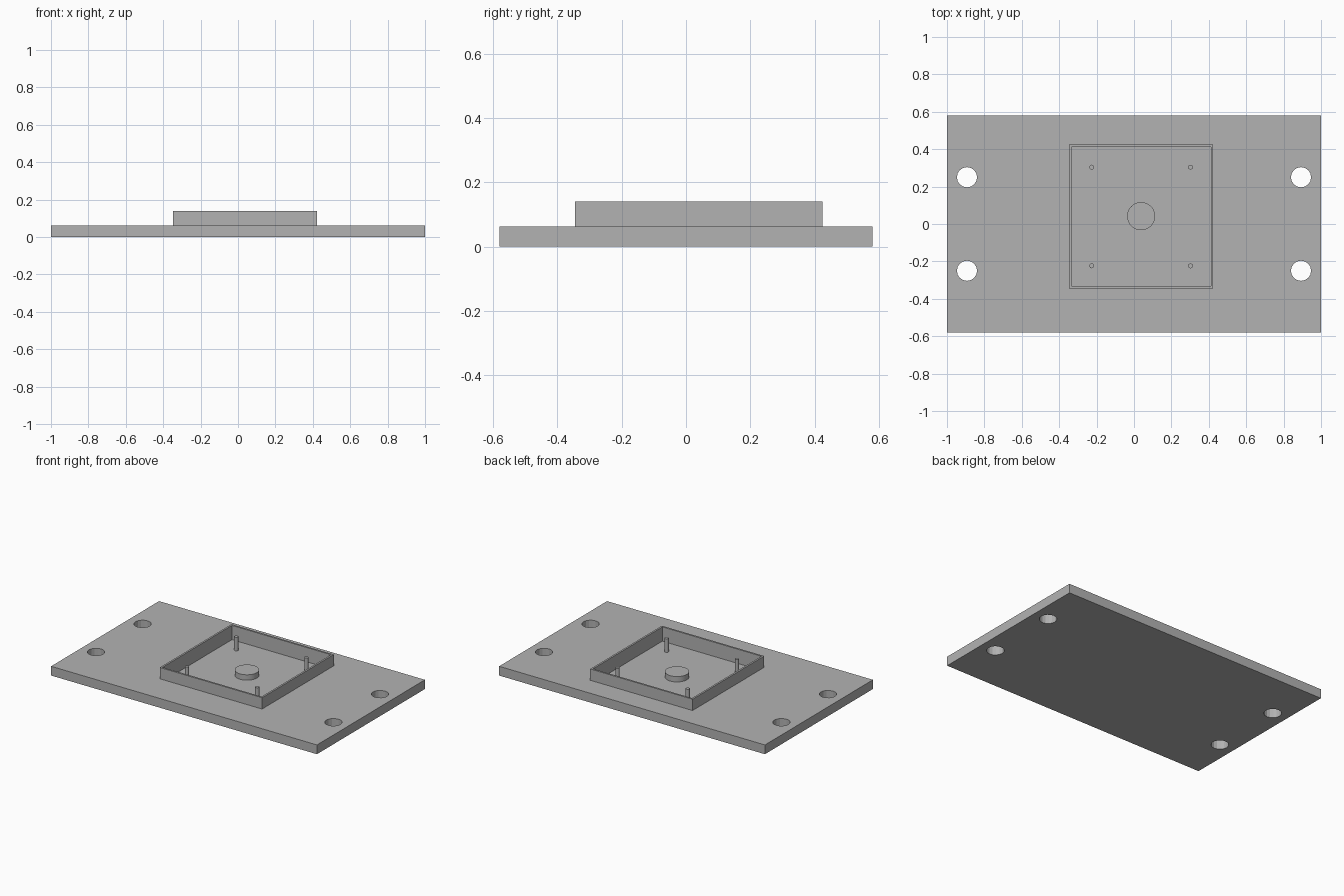
import bpy, bmesh
from mathutils import Matrix

cube = bpy.data.objects.get("Cube")
if cube:
    bpy.data.objects.remove(cube, do_unlink=True)

grey = bpy.data.materials.new("mid_grey")
grey.use_nodes = True
COLOUR = (0.45, 0.45, 0.45, 1)
grey.diffuse_color = COLOUR
grey.node_tree.nodes["Principled BSDF"].inputs["Base Color"].default_value = COLOUR

PLATE_TOP, FLOOR, WALL_TOP = 0.063, 0.043, 0.14
CX, CY = 0.038, 0.04          # centre of the housing
OUTER, WALL = 0.77, 0.0125    # housing width and wall thickness
INNER = OUTER - 2 * WALL


def finish(name, bm):
    mesh = bpy.data.meshes.new(name)
    bm.to_mesh(mesh)
    bm.free()
    mesh.materials.append(grey)
    obj = bpy.data.objects.new(name, mesh)
    bpy.context.collection.objects.link(obj)
    return obj


def box(name, x, y, width, depth, z0, z1):
    bm = bmesh.new()
    place = Matrix.Translation((x, y, (z0 + z1) / 2)) @ Matrix.Diagonal((width, depth, z1 - z0, 1))
    bmesh.ops.create_cube(bm, size=1, matrix=place)
    return finish(name, bm)


def cylinder(name, x, y, radius, z0, z1, sides):
    bm = bmesh.new()
    bmesh.ops.create_cone(bm, cap_ends=True, segments=sides, radius1=radius, radius2=radius,
                          depth=z1 - z0, matrix=Matrix.Translation((x, y, (z0 + z1) / 2)))
    return finish(name, bm)


def select_only(obj):
    bpy.ops.object.select_all(action="DESELECT")
    obj.select_set(True)
    bpy.context.view_layer.objects.active = obj


def cut(target, cutter):
    mod = target.modifiers.new("cut", "BOOLEAN")
    mod.operation, mod.solver, mod.object = "DIFFERENCE", "EXACT", cutter
    select_only(target)
    bpy.ops.object.modifier_apply(modifier=mod.name)
    bpy.data.objects.remove(cutter, do_unlink=True)


# Base plate with a shallow pocket and four mounting holes
plate = box("base_plate", 0, 0, 2, 1.16, 0, PLATE_TOP)
cut(plate, box("pocket_cutter", CX, CY, INNER, INNER, FLOOR, 0.2))
for sx in (-1, 1):
    for sy in (-1, 1):
        cut(plate, cylinder("hole_cutter", sx * 0.893, sy * 0.25, 0.054, -0.1, 0.2, 16))

# Thin square wall around the pocket
wall = box("housing_wall", CX, CY, OUTER, OUTER, PLATE_TOP, WALL_TOP)
cut(wall, box("wall_cutter", CX, CY, INNER, INNER, 0, 0.3))

# Locating pins and centre disc standing on the pocket floor
for sx, side in ((-1, "right"), (1, "left")):
    for sy, end in ((-1, "front"), (1, "back")):
        pin = cylinder(f"{end}_{side}_pin", CX + sx * 0.264, CY + sy * 0.264,
                       0.013, FLOOR - 0.01, 0.135, 16)
        select_only(pin)
        bpy.ops.object.shade_smooth_by_angle()

disc = cylinder("centre_disc", CX, CY + 0.002, 0.075, FLOOR - 0.01, 0.08, 32)
select_only(disc)
bpy.ops.object.shade_smooth_by_angle()
